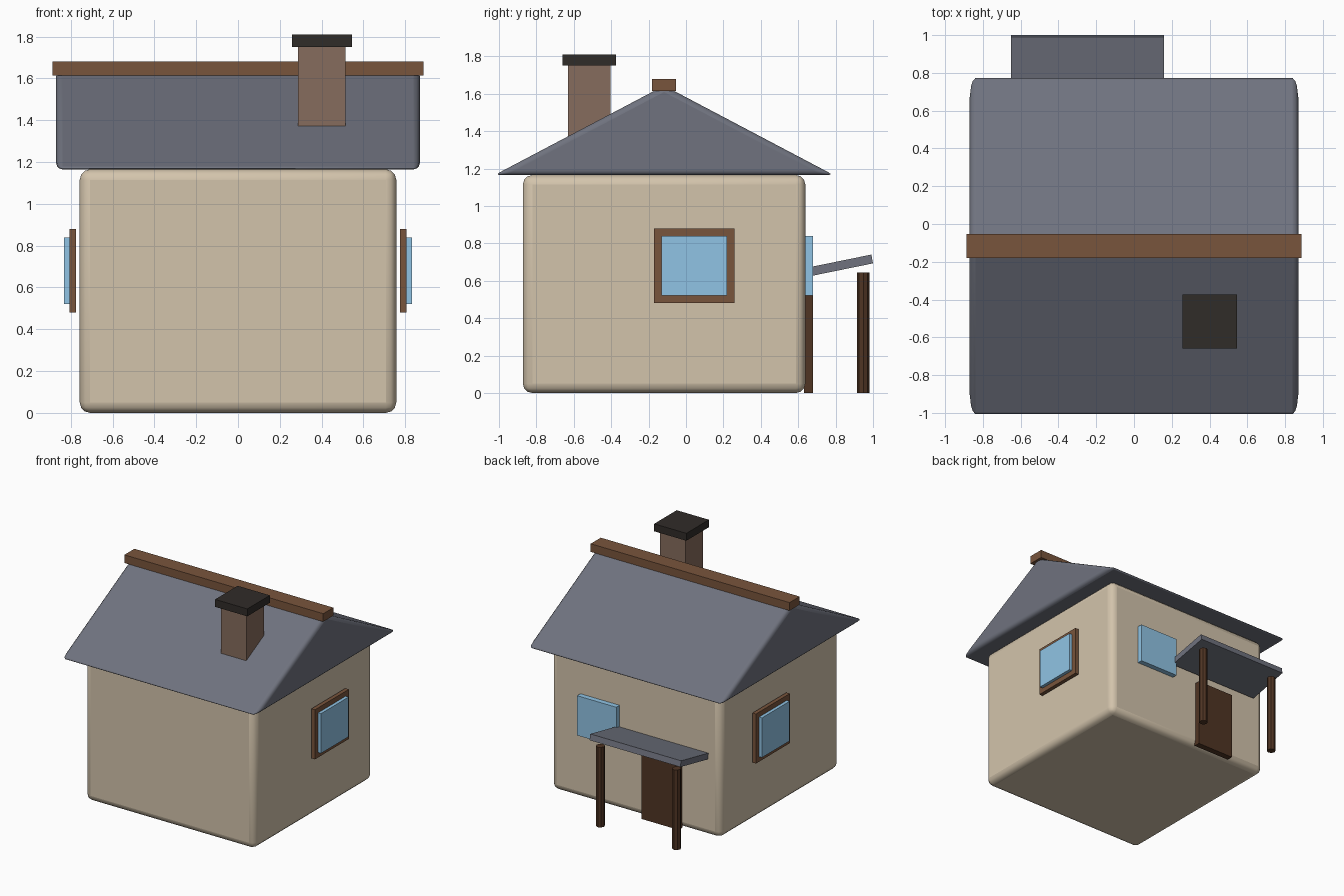
import bpy, bmesh, math

if "Cube" in bpy.data.objects:
    bpy.data.objects.remove(bpy.data.objects["Cube"])


def material(name, rgb):
    m = bpy.data.materials.new(name)
    m.diffuse_color = (*rgb, 1)
    m.use_nodes = True
    m.node_tree.nodes["Principled BSDF"].inputs["Base Color"].default_value = m.diffuse_color
    return m


PLASTER = material("plaster", (0.65, 0.55, 0.41))
SLATE = material("slate", (0.16, 0.17, 0.21))
WOOD = material("wood", (0.19, 0.09, 0.045))
DARK_WOOD = material("dark_wood", (0.08, 0.035, 0.017))
BRICK = material("brick", (0.24, 0.15, 0.11))
SOOT = material("soot", (0.03, 0.025, 0.022))
GLASS = material("glass", (0.28, 0.55, 0.78))


def finish(name, bm, mat, bevel=0, segments=3):
    bmesh.ops.recalc_face_normals(bm, faces=bm.faces)
    me = bpy.data.meshes.new(name)
    bm.to_mesh(me)
    bm.free()
    me.materials.append(mat)
    ob = bpy.data.objects.new(name, me)
    bpy.context.collection.objects.link(ob)
    if bevel:
        mod = ob.modifiers.new("bevel", 'BEVEL')
        mod.width = bevel
        mod.segments = segments
        bpy.context.view_layer.objects.active = ob
        ob.select_set(True)
        bpy.ops.object.shade_smooth_by_angle(angle=math.radians(40))
        ob.select_set(False)
    return ob


def prism(name, profile, x0, x1, mat, **kw):
    """Extrude a closed (y, z) profile along x."""
    bm = bmesh.new()
    face = bm.faces.new([bm.verts.new((x0, y, z)) for y, z in profile])
    ext = bmesh.ops.extrude_face_region(bm, geom=[face])["geom"]
    verts = [v for v in ext if isinstance(v, bmesh.types.BMVert)]
    bmesh.ops.translate(bm, verts=verts, vec=(x1 - x0, 0, 0))
    return finish(name, bm, mat, **kw)


def box(name, x, y, z, mat, **kw):
    profile = [(y[0], z[0]), (y[1], z[0]), (y[1], z[1]), (y[0], z[1])]
    return prism(name, profile, x[0], x[1], mat, **kw)


def post(name, x, y, radius, height):
    bpy.ops.mesh.primitive_cylinder_add(vertices=8, radius=radius, depth=height,
                                        location=(x, y, height / 2))
    ob = bpy.context.object
    ob.name = name
    ob.data.materials.append(DARK_WOOD)
    ob.select_set(False)


MID = -0.117  # ridge line in y

# House body and gabled roof
box("walls", (-0.757, 0.757), (-0.872, 0.638), (0, 1.165), PLASTER, bevel=0.05)
prism("roof", [(MID - 0.907, 1.165), (MID + 0.907, 1.165), (MID, 1.643)],
      -0.87, 0.87, SLATE, bevel=0.03)
box("ridge_beam", (-0.887, 0.887), (MID - 0.064, MID + 0.064), (1.615, 1.68), WOOD)

# Chimney
box("chimney", (0.288, 0.515), (-0.63, -0.404), (1.25, 1.75), BRICK)
box("chimney_cap", (0.258, 0.545), (-0.66, -0.373), (1.75, 1.81), SOOT)

# Side windows
for side, s in (("right", 1), ("left", -1)):
    box(side + "_window_frame", (s * 0.775, s * 0.806), (-0.171, 0.26), (0.48, 0.88), WOOD)
    box(side + "_window_glass", (s * 0.782, s * 0.832), (-0.131, 0.22), (0.52, 0.84), GLASS)

# Rear wall: window and door
box("rear_window_glass", (0.145, 0.495), (0.63, 0.68), (0.52, 0.84), GLASS)
box("door", (-0.41, -0.08), (0.63, 0.68), (0, 0.55), DARK_WOOD)

# Porch canopy, tilted upwards away from the wall, on two posts
prism("porch_roof", [(0.652, 0.622), (1.0, 0.693), (0.991, 0.74), (0.643, 0.669)],
      -0.65, 0.16, SLATE)
for side, x in (("left", -0.58), ("right", 0.10)):
    post(side + "_porch_post", x, 0.948, 0.033, 0.645)
